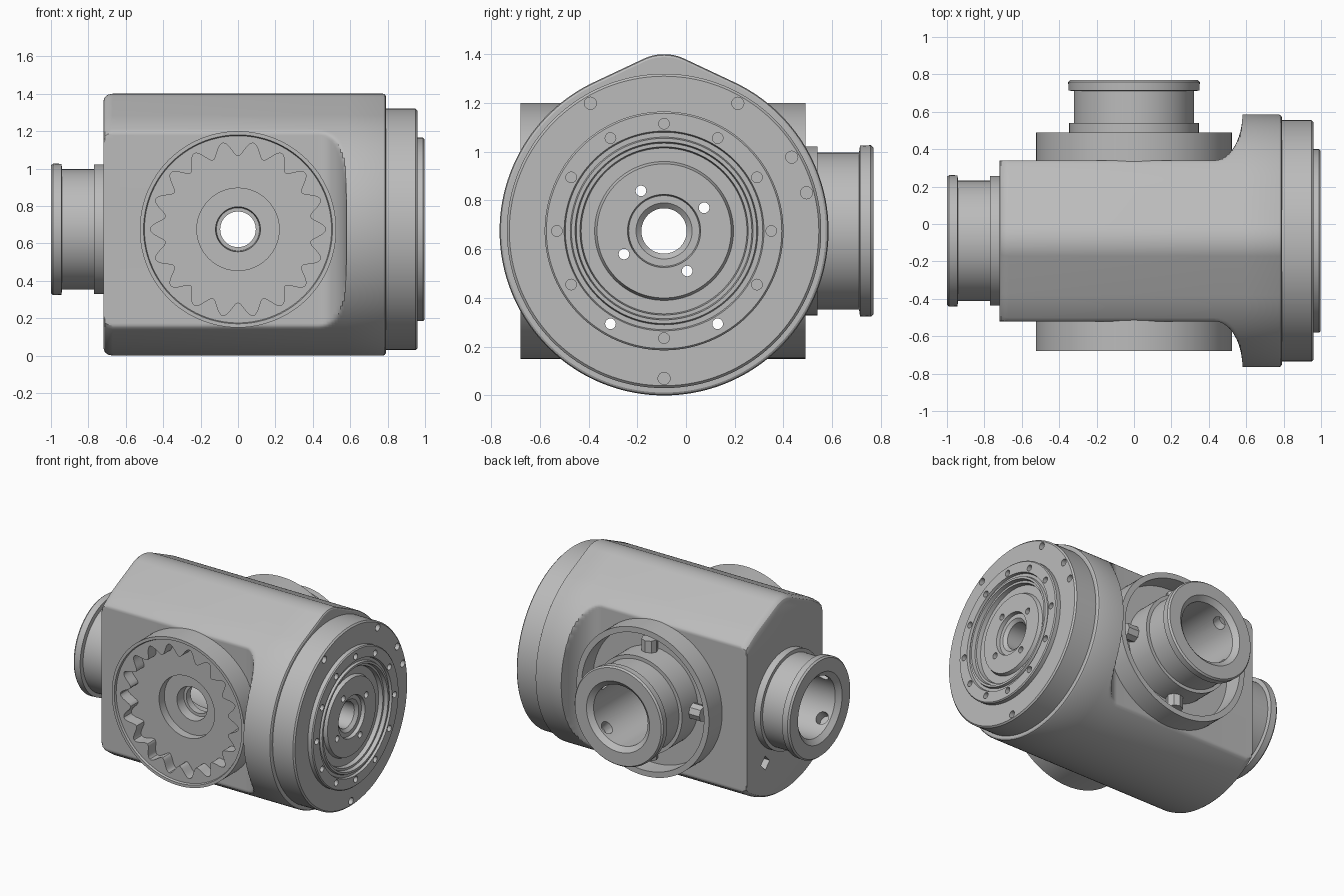
import bpy, bmesh, math
from mathutils import Vector

cube = bpy.data.objects.get("Cube")
if cube:
    bpy.data.objects.remove(cube, do_unlink=True)

CY, CZ = -0.09, 0.675          # shared axis height and offset
R = 0.675                      # housing radius

grey = bpy.data.materials.new("machined_grey")
grey.use_nodes = True
COLOUR = (0.5, 0.5, 0.5, 1)
grey.diffuse_color = COLOUR
grey.node_tree.nodes["Principled BSDF"].inputs["Base Color"].default_value = COLOUR


def make_object(name, bm):
    bmesh.ops.recalc_face_normals(bm, faces=bm.faces[:])
    mesh = bpy.data.meshes.new(name)
    bm.to_mesh(mesh)
    bm.free()
    obj = bpy.data.objects.new(name, mesh)
    mesh.materials.append(grey)
    bpy.context.collection.objects.link(obj)
    return obj


def bridge(bm, a, b):
    n = len(a)
    for i in range(n):
        bm.faces.new((a[i], a[(i + 1) % n], b[(i + 1) % n], b[i]))


def on_axis(axis, a, r, t):
    """Point at distance a along an axis, radius r and angle t around it."""
    c, s = r * math.cos(t), r * math.sin(t)
    return Vector((a, CY + c, CZ + s)) if axis == "X" else Vector((c, a, CZ + s))


def revolve(name, axis, profile, steps=96, teeth=0):
    """Closed ring of (along, radius[, wave]) points turned about an axis."""
    bm = bmesh.new()
    rings = []
    for a, r, *wave in profile:
        w = wave[0] if wave else 0
        angles = [math.tau * i / steps for i in range(steps)]
        rings.append([bm.verts.new(on_axis(axis, a, r + w * math.cos(teeth * t), t)) for t in angles])
    for i, ring in enumerate(rings):
        bridge(bm, rings[i - 1], ring)
    return make_object(name, bm)


def rod(bm, p, q, r, sides=16):
    d = q - p
    turn = d.to_track_quat("Z", "Y").to_matrix().to_4x4()
    turn.translation = (p + q) / 2
    bmesh.ops.create_cone(bm, cap_ends=True, segments=sides, radius1=r, radius2=r,
                          depth=d.length, matrix=turn)


def cut(obj, rods):
    """Subtract a set of separate rods (start, end, radius, sides)."""
    bm = bmesh.new()
    for item in rods:
        rod(bm, *item)
    cutter = make_object("cutter", bm)
    cutter.hide_render = True
    mod = obj.modifiers.new("cut", "BOOLEAN")
    mod.operation, mod.solver, mod.object = "DIFFERENCE", "EXACT", cutter
    bpy.context.view_layer.objects.active = obj
    bpy.ops.object.modifier_apply(modifier=mod.name)
    bpy.data.objects.remove(cutter, do_unlink=True)


def axial(axis, start, end, ring, degrees, r, sides=16):
    t = math.radians(degrees)
    return on_axis(axis, start, ring, t), on_axis(axis, end, ring, t), r, sides


# Housing: round body with a raised spine, side flats and a flared flange
HUMP_Z, HUMP_R = 0.525, 0.2
hump_cos = (R - HUMP_R) / HUMP_Z


def section(bm, x, inset, half):
    ring = []
    for i in range(240):
        t = math.tau * i / 240
        c, s = math.cos(t), math.sin(t)
        raised = s > hump_cos
        r = (HUMP_R if raised else R) - inset
        y = max(-half, min(half, r * c))
        ring.append(bm.verts.new((x, CY + y, CZ + r * s + (HUMP_Z if raised else 0))))
    return ring


FLAT = 0.43
stations = [(-0.72, 0.04, FLAT), (-0.712, 0.018, FLAT), (-0.695, 0.005, FLAT), (-0.67, 0, FLAT)]
for i in range(13):
    s = math.sin(math.pi / 2 * i / 12)
    stations.append((0.43 + 0.15 * s, 0, FLAT + 0.25 * (1 - math.sqrt(max(0, 1 - s * s)))))
stations += [(0.775, 0, 0.7), (0.785, 0.004, 0.7), (0.79, 0.012, 0.7)]

bm = bmesh.new()
rings = [section(bm, *st) for st in stations]
for a, b in zip(rings, rings[1:]):
    bridge(bm, a, b)
bm.faces.new(rings[0])
bm.faces.new(rings[-1])
housing = make_object("housing", bm)

# Crossing bores, wiring passages and end windows
BORE = 0.215
cut(housing, [axial("X", -1.1, 1.1, 0, 0, BORE, 64)])
cut(housing, [axial("Y", -1.1, 1.1, 0, 0, BORE, 64)])
cut(housing, [axial("X", -1.1, 1.1, 0.44, a, 0.022) for a in (240, 300)])
cut(housing, [axial("X", -0.8, -0.6, 0.44, a, 0.05, 4) for a in (240, 300)])

# Output flange with stepped rings and bolt holes
flange = revolve("output_flange", "X", [
    (0.6, 0.645), (0.95, 0.645), (0.96, 0.635), (0.96, 0.49), (0.99, 0.49), (0.997, 0.483),
    (0.997, 0.41), (0.98, 0.405), (0.98, 0.385), (0.997, 0.38), (0.997, 0.365), (0.97, 0.36),
    (0.97, 0.345), (0.94, 0.34), (0.94, 0.285), (0.965, 0.275), (0.965, 0.15),
    (0.94, 0.145), (0.94, 0.115), (0.92, 0.093), (0.6, 0.093)], 128)
bolts = [axial("X", 0.9, 1.1, 0.44, 30 * k, 0.022) for k in range(12) if k not in (8, 10)]
bolts += [axial("X", 0.5, 1.1, 0.44, a, 0.022) for a in (240, 300)]
bolts += [axial("X", 0.5, 1.1, 0.19, a, 0.022) for a in (30, 120, 210, 300)]
bolts += [axial("X", 0.9, 1.1, 0.605, a, 0.025) for a in (15, 30, 60, 120, 270)]
cut(flange, bolts)

# Front boss with a scalloped recess
front = revolve("front_boss", "Y", [
    (-0.4, 0.525), (-0.68, 0.525), (-0.68, 0.505), (-0.665, 0.5), (-0.665, 0.43, 0.038),
    (-0.58, 0.43, 0.038), (-0.58, 0.22), (-0.52, 0.22), (-0.52, 0.12), (-0.45, 0.115),
    (-0.45, 0.095), (-0.4, 0.095)], 288, 18)

# Back cup
cup = revolve("back_cup", "Y", [
    (0.25, 0.525), (0.49, 0.525), (0.49, 0.485), (0.36, 0.485), (0.36, BORE), (0.25, BORE)])


# Flanged sockets, on the back and on the right end
def socket(name, axis, sign, root, step, lip, end):
    obj = revolve(name, axis, [(sign * a, r) for a, r in (
        (root, 0.347), (step, 0.347), (step, 0.322), (lip, 0.322), (lip + 0.004, 0.35),
        (end - 0.012, 0.352), (end, 0.342), (end, 0.25), (end - 0.03, BORE), (root, BORE))])
    mid = sign * (lip - 0.03)
    pockets = []
    for k in range(4):
        t = math.radians(45 + 90 * k)
        pockets.append((on_axis(axis, mid, 0.17, t), on_axis(axis, mid, 0.285, t), 0.045, 16))
    cut(obj, pockets)
    return obj


back_socket = socket("back_socket", "Y", 1, 0.3, 0.54, 0.71, 0.77)
end_socket = socket("end_socket", "X", -1, 0.65, 0.77, 0.94, 1.0)

# Locking lugs between the back socket and the cup
bm = bmesh.new()
for k in range(4):
    t = math.pi / 2 * k
    rod(bm, on_axis("Y", 0.41, 0.32, t), on_axis("Y", 0.41, 0.43, t), 0.055, 8)
lugs = make_object("locking_lugs", bm)

# Smooth curved surfaces, keep machined edges crisp
for obj in (housing, flange, front, cup, back_socket, end_socket, lugs):
    bpy.ops.object.select_all(action="DESELECT")
    obj.select_set(True)
    bpy.context.view_layer.objects.active = obj
    bpy.ops.object.shade_smooth_by_angle(angle=math.radians(30))
